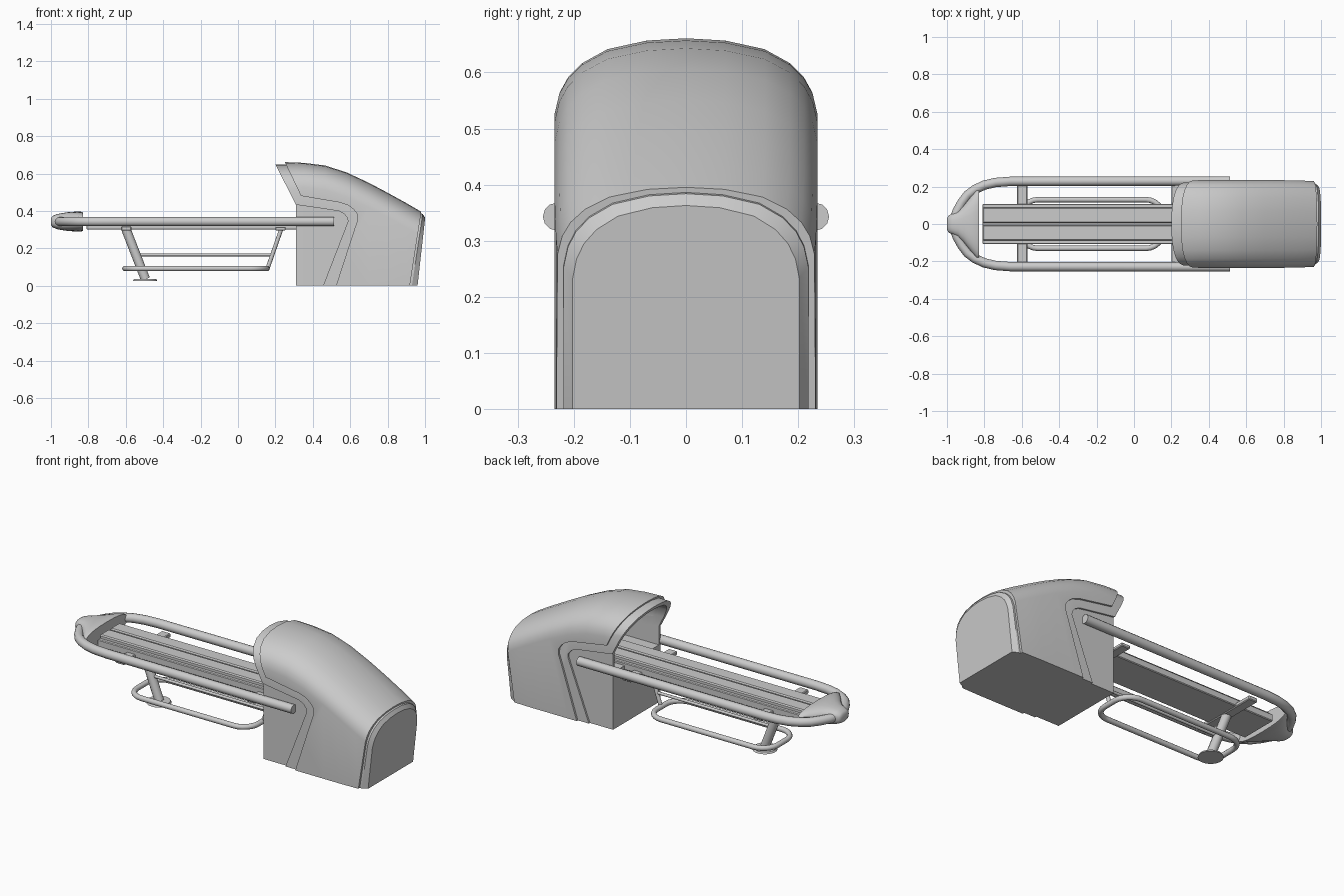
import bpy, bmesh, math
from mathutils import Vector

if "Cube" in bpy.data.objects:
    bpy.data.objects.remove(bpy.data.objects["Cube"])


def finish(name, bm, angle=35):
    bmesh.ops.recalc_face_normals(bm, faces=bm.faces)
    me = bpy.data.meshes.new(name)
    bm.to_mesh(me)
    bm.free()
    ob = bpy.data.objects.new(name, me)
    bpy.context.collection.objects.link(ob)
    smooth(ob, angle)
    return ob


def smooth(ob, angle=35):
    bpy.ops.object.select_all(action='DESELECT')
    ob.select_set(True)
    bpy.context.view_layer.objects.active = ob
    bpy.ops.object.shade_smooth_by_angle(angle=math.radians(angle))


def loft(name, rings, angle=35):
    bm = bmesh.new()
    rows = [[bm.verts.new(p) for p in r] for r in rings]
    n = len(rows[0])
    for a, b in zip(rows, rows[1:]):
        for i in range(n):
            j = (i + 1) % n
            bm.faces.new((a[i], a[j], b[j], b[i]))
    bm.faces.new(rows[0])
    bm.faces.new(rows[-1])
    return finish(name, bm, angle)


def prism(name, outline, half):
    # side outline in x,z extruded across y
    return loft(name, [[(x, y, z) for x, z in outline] for y in (-half, half)])


def boolean(ob, cutter, op):
    m = ob.modifiers.new('cut', 'BOOLEAN')
    m.operation, m.solver, m.object = op, 'EXACT', cutter
    bpy.context.view_layer.objects.active = ob
    bpy.ops.object.modifier_apply(modifier=m.name)


def tube(name, pts, r, cyclic=False):
    cu = bpy.data.curves.new(name, 'CURVE')
    cu.dimensions = '3D'
    cu.bevel_depth, cu.bevel_resolution, cu.use_fill_caps = r, 4, True
    s = cu.splines.new('POLY')
    s.points.add(len(pts) - 1)
    for p, c in zip(s.points, pts):
        p.co = (*c, 1)
    s.use_cyclic_u = cyclic
    ob = bpy.data.objects.new(name, cu)
    bpy.context.collection.objects.link(ob)
    bpy.ops.object.select_all(action='DESELECT')
    ob.select_set(True)
    bpy.context.view_layer.objects.active = ob
    bpy.ops.object.convert(target='MESH')
    smooth(bpy.context.object)


def box(name, x0, x1, y0, y1, z0, z1, bev=0.004):
    bm = bmesh.new()
    bmesh.ops.create_cube(bm, size=1)
    for v in bm.verts:
        v.co = ((x0 + x1) / 2 + v.co.x * (x1 - x0), (y0 + y1) / 2 + v.co.y * (y1 - y0),
                (z0 + z1) / 2 + v.co.z * (z1 - z0))
    bmesh.ops.bevel(bm, geom=bm.edges[:], offset=bev, segments=1, affect='EDGES')
    return finish(name, bm)


# Arched cross-section of the housing
ARCH = [(1, -.13), (.965, -.095), (.9, -.068), (.79, -.043), (.6, -.019), (.3, -.004)]


def arch_ring(xf, w, h, z0=0.0):
    half = [(w, z0)] + [(w * a, h + d) for a, d in ARCH]
    yz = half + [(0, h)] + [(-y, z) for y, z in reversed(half)]
    return [(xf(z), y, z) for y, z in yz]


STATIONS = [(.1, .233, .66), (.25, .233, .661), (.35, .234, .657), (.465, .234, .643), (.58, .234, .606),
            (.7, .234, .55), (.8, .234, .497), (.9, .232, .442), (1.02, .226, .372)]


def hood(name, inset, drop, z0=0.0):
    return loft(name, [arch_ring(lambda z, x=x: x, w - inset, h - drop, z0) for x, w, h in STATIONS], 30)


# Outer shell, middle trim and front column, each trimmed by its side outline
LAYERS = [
    ('outer_shell', 0, 0, [(.507, -.05), (.524, 0), (.625, .31), (.64, .353), (.637, .382), (.62, .407), (.59, .43),
                           (.545, .445), (.337, .48), (.25, .661), (.22, .72), (1.03, .72), (.911, -.05)]),
    ('middle_trim', .011, .012, [(.435, -.05), (.455, 0), (.575, .31), (.588, .343), (.585, .363), (.567, .385),
                                 (.54, .399), (.49, .407), (.31, .433), (.2, .648), (.17, .7), (.7, .7), (.7, -.05)]),
    ('front_column', .021, .024, [(.31, -.05), (.31, .44), (.66, .44), (.66, -.05)]),
]
floor = .325
for name, inset, drop, outline in LAYERS:
    ob = hood(name, inset, drop)
    cut = prism('cutter', outline, .4)
    boolean(ob, cut, 'INTERSECT')
    bpy.data.objects.remove(cut)
    # hollow under the canopy
    cave = loft('cutter', [arch_ring(lambda z, x=x: x, w - .034, h - .036, floor)
                           for x, w, h in STATIONS[:5]])
    boolean(ob, cave, 'DIFFERENCE')
    bpy.data.objects.remove(cave)
    smooth(ob, 30)

# Rear panel with tapered rim
loft('rear_panel', [arch_ring(lambda z: .86 + .16 * z, .219, .40),
                    arch_ring(lambda z: .93 + .15 * z, .218, .384),
                    arch_ring(lambda z: .96 + .112 * z, .202, .363)], 20)

# Bench: base plate and two long pads
box('bench_base', -.81, .58, -.108, .108, .30, .34)
for s, n in ((1, 'left'), (-1, 'right')):
    y0, y1 = sorted((s * .006, s * .088))
    box('bench_pad_' + n, -.81, .58, y0, y1, .33, .36, .006)

# U-shaped handrail
half = [(.512, .23), (-.66, .228), (-.74, .222), (-.80, .208), (-.85, .185), (-.89, .155),
        (-.92, .115), (-.945, .07), (-.96, .03)]
rail = half + [(x, -y) for x, y in reversed(half)]
tube('handrail', [(x, y, .343) for x, y in rail], .025)

# End cap over the rail's nose
rings = []
for x, w, z0, z1 in [(-1.0, .03, .325, .36), (-.992, .046, .313, .373), (-.97, .056, .303, .382),
                     (-.94, .07, .297, .388), (-.91, .10, .293, .393), (-.87, .15, .29, .396),
                     (-.84, .186, .29, .396), (-.828, .188, .293, .392)]:
    ring = []
    for i in range(24):
        t = math.tau * i / 24
        c, s = math.cos(t), math.sin(t)
        ring.append((x, w * math.copysign(abs(c) ** .8, c),
                     (z0 + z1) / 2 + (z1 - z0) / 2 * math.copysign(abs(s) ** .7, s)))
    rings.append(ring)
loft('end_cap', rings, 40)

# Cross members under the bench
box('rear_cross_bar', -.625, -.57, -.21, .21, .295, .318)
box('front_cross_bar', .2, .255, -.21, .21, .295, .315)

# Centre leg with round foot
tube('centre_leg', [(-.6, 0, .305), (-.495, 0, .035)], .025)
bm = bmesh.new()
bmesh.ops.create_cone(bm, cap_ends=True, segments=24, radius1=.065, radius2=.06, depth=.01)
bmesh.ops.translate(bm, verts=bm.verts, vec=(-.497, 0, .03))
finish('foot_plate', bm)

# Low foot-rest loop, strut and tie rod
cx, cy, hx, hy, r = -.225, 0, .38, .13, .09
loop = []
for k, (sx, sy) in enumerate([(1, 1), (-1, 1), (-1, -1), (1, -1)]):
    for i in range(7):
        a = math.pi / 2 * (k + i / 6)
        loop.append((cx + sx * (hx - r) + r * math.cos(a), cy + sy * (hy - r) + r * math.sin(a), .092))
tube('foot_loop', loop, .0145, True)
tube('front_strut', [(.158, 0, .092), (.232, 0, .305)], .011)
tube('tie_rod', [(-.547, 0, .165), (.183, 0, .165)], .008)
